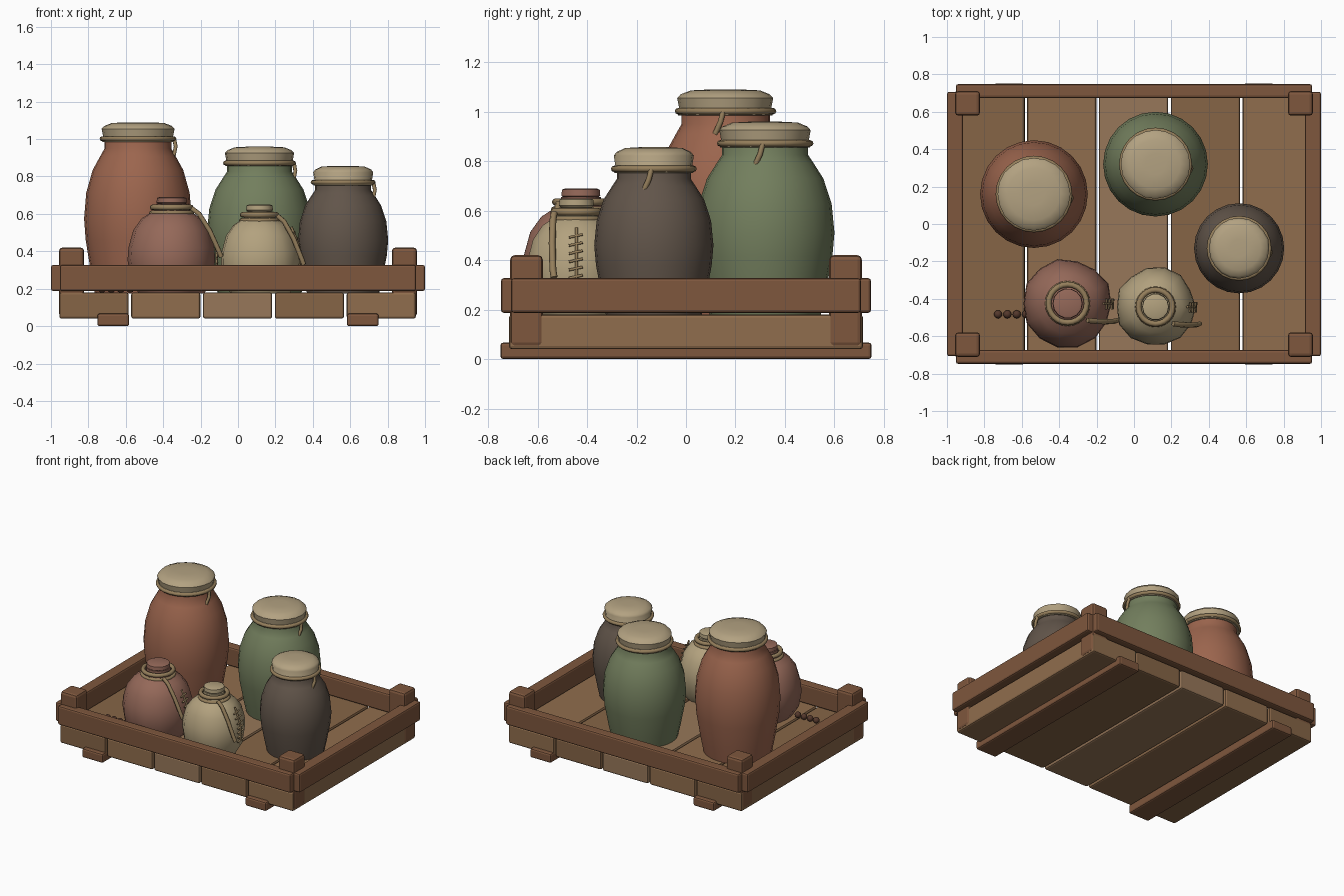
import bpy, bmesh, math, random
from mathutils import Vector

if "Cube" in bpy.data.objects:
    bpy.data.objects.remove(bpy.data.objects["Cube"])
random.seed(4)


def mat(name, rgb):
    m = bpy.data.materials.new(name)
    m.diffuse_color = (*rgb, 1)
    m.use_nodes = True
    m.node_tree.nodes["Principled BSDF"].inputs["Base Color"].default_value = m.diffuse_color
    return m


WOOD = mat("dark_wood", (0.21, 0.095, 0.047))
PLANKS = [mat("plank_wood_%d" % i, c) for i, c in enumerate(
    [(0.24, 0.13, 0.062), (0.28, 0.155, 0.075), (0.31, 0.185, 0.1)])]
RED = mat("red_clay", (0.33, 0.13, 0.075))
GREEN = mat("green_glaze", (0.17, 0.21, 0.11))
DARK = mat("dark_clay", (0.12, 0.09, 0.068))
CLOTH = mat("cloth", (0.45, 0.36, 0.22))
ROSE = mat("rose_clay", (0.30, 0.14, 0.10))
CREAM = mat("cream_clay", (0.45, 0.36, 0.21))
ROPE = mat("rope", (0.30, 0.21, 0.105))
BEAD = mat("bead", (0.09, 0.04, 0.025))


def finish(ob, m, angle=40):
    ob.data.materials.append(m)
    bpy.ops.object.select_all(action='DESELECT')
    ob.select_set(True)
    bpy.context.view_layer.objects.active = ob
    bpy.ops.object.shade_smooth_by_angle(angle=math.radians(angle))
    return ob


def box(name, x0, x1, y0, y1, z0, z1, m, bevel=0.012):
    bpy.ops.mesh.primitive_cube_add(size=1, location=((x0+x1)/2, (y0+y1)/2, (z0+z1)/2))
    ob = bpy.context.object
    ob.name = name
    ob.scale = (x1-x0, y1-y0, z1-z0)
    bpy.ops.object.transform_apply(location=False, rotation=False)
    b = ob.modifiers.new("bevel", 'BEVEL')
    b.width, b.segments = bevel, 2
    ob.data.materials.append(m)
    return ob


def lathe(name, x, y, profile, m, seg=24, wobble=0.0):
    """Revolve (radius, z) points about a vertical axis; ends are capped."""
    bm = bmesh.new()
    jit = [1 + random.uniform(-wobble, wobble) for _ in range(seg)]
    rings = [[bm.verts.new((r*j*math.cos(2*math.pi*i/seg), r*j*math.sin(2*math.pi*i/seg), z))
              for i, j in enumerate(jit)] for r, z in profile]
    for a, b in zip(rings, rings[1:]):
        for i in range(seg):
            k = (i+1) % seg
            bm.faces.new((a[i], a[k], b[k], b[i]))
    bm.faces.new(rings[0][::-1])
    bm.faces.new(rings[-1])
    me = bpy.data.meshes.new(name)
    bm.to_mesh(me)
    bm.free()
    ob = bpy.data.objects.new(name, me)
    ob.location = (x, y, 0)
    bpy.context.collection.objects.link(ob)
    return finish(ob, m, 50)


def ring(name, x, y, z, r, t, m=ROPE):
    bpy.ops.mesh.primitive_torus_add(location=(x, y, z), major_radius=r, minor_radius=t,
                                     major_segments=24, minor_segments=8)
    bpy.context.object.name = name
    finish(bpy.context.object, m, 60)


def cord(name, pts, t, m=ROPE):
    cu = bpy.data.curves.new(name, 'CURVE')
    cu.dimensions = '3D'
    cu.bevel_depth, cu.bevel_resolution, cu.use_fill_caps = t, 1, True
    sp = cu.splines.new('POLY')
    sp.points.add(len(pts)-1)
    for p, co in zip(sp.points, pts):
        p.co = (*co, 1)
    ob = bpy.data.objects.new(name, cu)
    cu.materials.append(m)
    bpy.context.collection.objects.link(ob)


# Tray: floor planks, runners, rails, corner posts
for i in range(5):
    cx = -0.77 + i*0.384
    box("floor_plank_%d" % i, cx-0.185, cx+0.185, -0.715, 0.715, 0.04, 0.18,
        PLANKS[(0, 1, 2, 0, 1)[i]])
for s, side in ((-1, "left"), (1, "right")):
    box(side + "_runner", s*0.667-0.085, s*0.667+0.085, -0.75, 0.75, 0, 0.067, WOOD)
    box(side + "_rail", s*0.957-0.043, s*0.957+0.043, -0.707, 0.707, 0.187, 0.327, WOOD)
for s, side in ((-1, "front"), (1, "back")):
    box(side + "_rail", -0.952, 0.952, s*0.711-0.037, s*0.711+0.037, 0.187, 0.327, WOOD)
    for t, lr in ((-1, "left"), (1, "right")):
        box("%s_%s_post" % (side, lr), t*0.89-0.067, t*0.89+0.067,
            s*0.645-0.066, s*0.645+0.066, 0.05, 0.42, WOOD, 0.018)


# Tall jars with tied cloth covers
def jar(name, x, y, R, top, cap, m):
    z0, h = 0.175, top-0.10-0.175
    prof = [(0.80, 0), (0.87, 0.13), (0.97, 0.35), (1.0, 0.49), (0.96, 0.66), (0.84, 0.81),
            (0.70, 0.90), (0.62, 0.95), (0.62, 1.04)]
    lathe(name + "_body", x, y, [(R*r, z0+h*f) for r, f in prof], m)
    lathe(name + "_cloth_cover", x, y,
          [(cap*0.98, top-0.105), (cap*1.03, top-0.088), (cap*0.96, top-0.075), (cap, top-0.035),
           (cap*0.93, top-0.02), (cap*0.72, top-0.004), (cap*0.3, top)], CLOTH, 20, 0.012)
    ring(name + "_tie", x, y, top-0.088, cap*0.99, 0.013)
    cord(name + "_tie_end", [(x+cap, y-0.01, top-0.09), (x+cap+0.008, y-0.02, top-0.13),
                             (x+cap-0.002, y-0.042, top-0.18)], 0.011)


jar("red_jar", -0.535, 0.16, 0.288, 1.09, 0.194, RED)
jar("green_jar", 0.115, 0.32, 0.28, 0.96, 0.184, GREEN)
jar("dark_jar", 0.562, -0.13, 0.241, 0.857, 0.162, DARK)


# Small round flasks with stoppers, neck rings, straps and side lacing
def flask(name, x, y, R, top, m):
    z0, h = 0.175, top-0.07-0.175
    prof = [(0.75, 0), (0.93, 0.16), (1.0, 0.40), (0.98, 0.55), (0.87, 0.76), (0.68, 0.90),
            (0.45, 0.98), (0.34, 1.02), (0.34, 1.08)]
    lathe(name + "_body", x, y, [(R*r, z0+h*f) for r, f in prof], m, 14, 0.03)
    lathe(name + "_stopper", x, y, [(0.26*R, top-0.09), (0.28*R, top-0.04), (0.34*R, top-0.03),
                                    (0.33*R, top-0.005), (0.27*R, top)], m, 14)
    ring(name + "_neck_ring", x, y, top-0.055, 0.43*R, 0.015)
    ring(name + "_shoulder_ring", x, y, top-0.085, 0.46*R, 0.012)
    cord(name + "_strap", [(x+0.45*R, y-0.09, top-0.06), (x+0.62*R, y-0.095, top-0.09),
                           (x+0.86*R, y-0.098, top-0.18), (x+1.07*R, y-0.095, top-0.29),
                           (x+1.12*R, y-0.09, top-0.32)], 0.014)
    sx = lambda z: x + R*(1.0 if z < 0.42 else 1.0-(z-0.42)*1.9) + 0.004
    zs = [0.30 + 0.033*i for i in range(8)]
    cord(name + "_lace", [(sx(z), y, z) for z in zs], 0.007)
    for i, z in enumerate(zs[:7]):
        cord("%s_stitch_%d" % (name, i), [(sx(z), y-0.03, z-0.006), (sx(z)+0.003, y+0.025, z+0.006)], 0.006)


flask("rose_flask", -0.355, -0.425, 0.237, 0.69, ROSE)
flask("cream_flask", 0.115, -0.443, 0.211, 0.65, CREAM)

# Loose string of beads on the floor
for i in range(4):
    bpy.ops.mesh.primitive_uv_sphere_add(segments=12, ring_count=8, radius=0.022,
                                         location=(-0.727+i*0.05, -0.483, 0.2))
    bpy.context.object.name = "bead_%d" % i
    finish(bpy.context.object, BEAD, 60)
